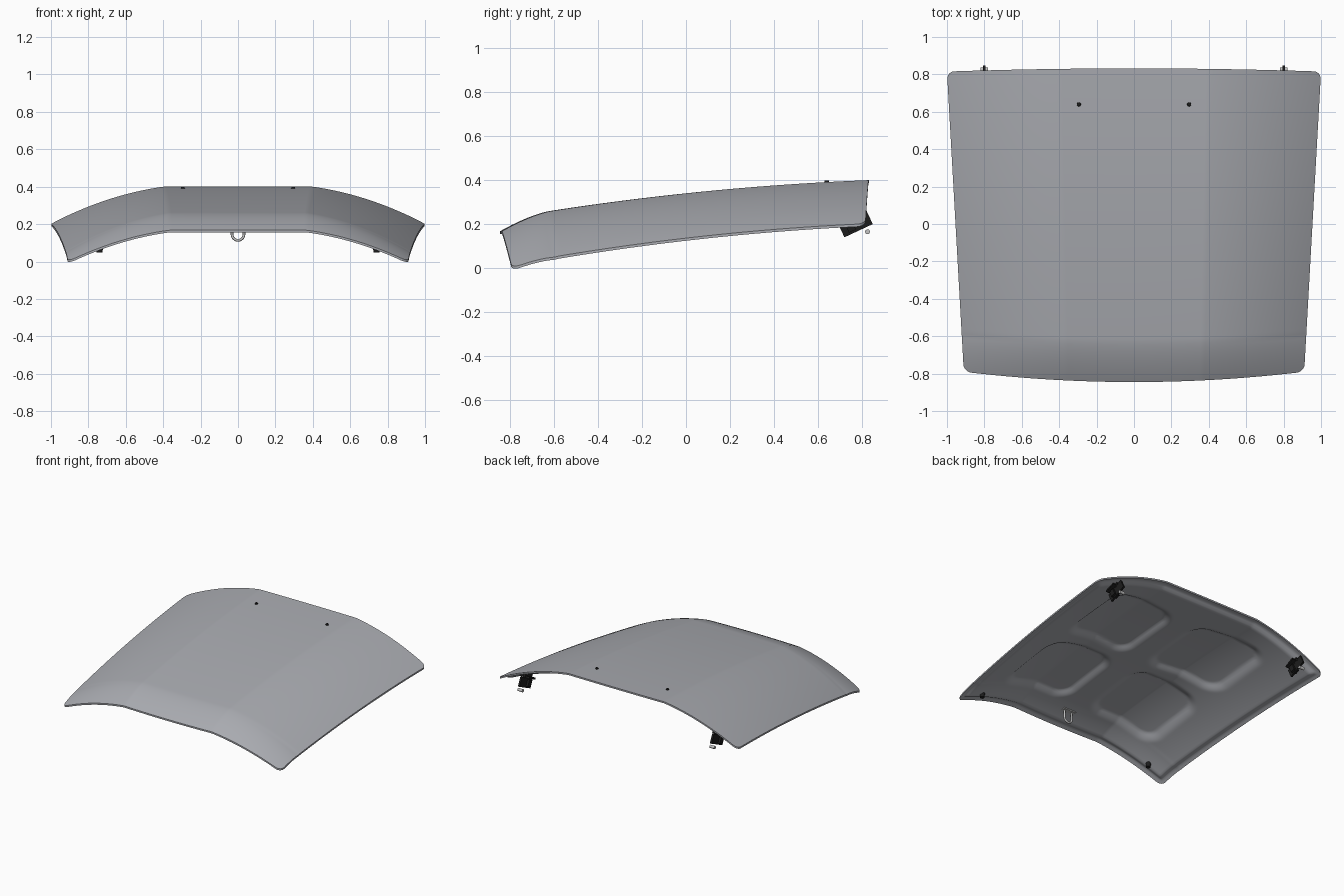
import bpy, bmesh, math
from mathutils import Matrix, Vector

if "Cube" in bpy.data.objects:
    bpy.data.objects.remove(bpy.data.objects["Cube"])


def material(name, rgb):
    m = bpy.data.materials.new(name)
    m.diffuse_color = (*rgb, 1)
    m.use_nodes = True
    m.node_tree.nodes["Principled BSDF"].inputs["Base Color"].default_value = m.diffuse_color
    return m


GREY = material("grey paint", (0.40, 0.41, 0.44))
BLACK = material("black plastic", (0.012, 0.012, 0.012))
STEEL = material("pale steel", (0.55, 0.55, 0.55))


# Hood surface: u runs across (-1..1), v runs front to back (0..1)
def y_front(u): return -0.845 + 0.055 * u * u
def y_back(u): return 0.832 - 0.017 * u * u
def half_width(v): return 0.91 + 0.09 * v


def height(u, v):
    y = -0.845 + 1.677 * v
    z = 0.34 + 0.105 * y - 0.04 * y * y
    z -= 0.057 * max(0, (-0.62 - y) / 0.23) ** 1.6      # nose roll-down
    t = max(0, (abs(u) - 0.4) / 0.6)                    # flat middle, falling sides
    total = 0.168 + 0.037 * min(1, v / 0.12) - 0.007 * v
    return z - total * (0.42 * t + 0.58 * t * t)


def surf(x, y):
    v = 0.5
    for _ in range(4):
        u = x / half_width(v)
        v = (y - y_front(u)) / (y_back(u) - y_front(u))
    return height(u, v)


def smooth(t):
    t = min(1, max(0, t))
    return t * t * (3 - 2 * t)


def pocket(x, y, cx, cy, hx, hy, r=0.09):
    # signed distance to a rounded rectangle
    qx, qy = abs(x - cx) - hx + r, abs(y - cy) - hy + r
    return math.hypot(max(qx, 0), max(qy, 0)) + min(max(qx, qy), 0) - r


LIP = 0.012


def inner_depth(x, y, u, v, hw):
    edge = min(hw - abs(x), y - y_front(u), y_back(u) - y)
    d = LIP + 0.024 * smooth((edge - 0.025) / 0.04)
    ax = abs(x)
    s = min(pocket(ax, y, 0.38, -0.35, 0.25, 0.24),
            pocket(ax, y + 0.12 * (0.38 - ax), 0.38, 0.31, 0.255, 0.25))
    f = min(1, max(0, 1 - s / 0.055))
    return d - 0.024 * f ** 1.7


# Row positions, denser at the ends where the corners are rounded
R = 0.04
L = 1.66
ends = [R * (1 - math.cos(math.pi / 2 * i / 6)) / L for i in range(7)]
N = 120
mid = [ends[-1] + (1 - 2 * ends[-1]) * i / N for i in range(1, N)]
ROWS = ends + mid + [1 - e for e in reversed(ends)]
COLS = 140


def sheet(name, depth, rim):
    bm = bmesh.new()
    grid = []
    for v in ROWS:
        d = min(v, 1 - v) * L
        full = half_width(v)
        hw = full
        if d < R:
            hw -= R - math.sqrt(max(0, R * R - (R - d) ** 2))
        row = []
        for i in range(COLS + 1):
            x = hw * (2 * i / COLS - 1)
            u = x / full
            y = y_front(u) + (y_back(u) - y_front(u)) * v
            z = height(u, v) - (depth(x, y, u, v, hw) if depth else 0)
            row.append(bm.verts.new((x, y, z)))
        grid.append(row)
    for a, b in zip(grid, grid[1:]):
        for i in range(COLS):
            q = (a[i], a[i + 1], b[i + 1], b[i])
            bm.faces.new(q if not depth else q[::-1])
    if rim:
        # folded edge closing the gap to the inner panel
        border = [e for e in bm.edges if e.is_boundary]
        ext = bmesh.ops.extrude_edge_only(bm, edges=border)
        for g in ext["geom"]:
            if isinstance(g, bmesh.types.BMVert):
                g.co.z -= LIP
        bmesh.ops.recalc_face_normals(bm, faces=bm.faces)
        bm.faces.ensure_lookup_table()
        if bm.faces[0].normal.z < 0:
            bmesh.ops.reverse_faces(bm, faces=bm.faces)
    return finish(bm, name, GREY, 35)


def finish(bm, name, mat, angle=30):
    me = bpy.data.meshes.new(name)
    bm.to_mesh(me)
    bm.free()
    ob = bpy.data.objects.new(name, me)
    bpy.context.collection.objects.link(ob)
    me.materials.append(mat)
    bpy.ops.object.select_all(action='DESELECT')
    ob.select_set(True)
    bpy.context.view_layer.objects.active = ob
    bpy.ops.object.shade_smooth_by_angle(angle=math.radians(angle))
    return ob


def cylinder(name, loc, r, h, mat, rot=None, r2=None):
    bm = bmesh.new()
    m = Matrix.Translation(loc) @ (rot or Matrix())
    bmesh.ops.create_cone(bm, cap_ends=True, segments=20, radius1=r,
                          radius2=r if r2 is None else r2, depth=h, matrix=m)
    return finish(bm, name, mat)


def boxes(name, frame, parts, mat):
    # several boxes (centre, size) in one tilted frame
    bm = bmesh.new()
    for c, s in parts:
        m = frame @ Matrix.Translation(c) @ Matrix.Diagonal((*s, 1))
        bmesh.ops.create_cube(bm, size=1, matrix=m)
    return finish(bm, name, mat)


sheet("outer_skin", None, True)
sheet("inner_panel", inner_depth, False)

TILT = Matrix.Rotation(math.radians(25), 4, 'X')
ACROSS = Matrix.Rotation(math.pi / 2, 4, 'Y')
for side, s in (("left", -1), ("right", 1)):
    # washer nozzle on top
    x, y = s * 0.295, 0.64
    cylinder(side + "_washer_nozzle", (x, y, surf(x, y)), 0.013, 0.016, BLACK, r2=0.009)
    # rubber bump stop under the front corner
    x, y = s * 0.74, -0.73
    cylinder(side + "_bump_stop", (x, y, surf(x, y) - 0.044), 0.016, 0.034, BLACK, r2=0.018)
    # hinge: origin at the lower front corner of the tilted arm
    frame = Matrix.Translation((s * 0.8, 0.72, 0.14)) @ TILT
    boxes(side + "_hinge", frame, [
        ((0, 0.071, 0.035), (0.014, 0.142, 0.07)),
        ((0, 0.060, 0.085), (0.016, 0.09, 0.05)),
        ((0, 0.055, 0.075), (0.075, 0.08, 0.012)),
        ((0, 0.045, 0.035), (0.045, 0.035, 0.05)),
    ], BLACK)
    cylinder(side + "_hinge_pin", (s * 0.8, 0.825, 0.165), 0.011, 0.04, STEEL, ACROSS)

# Latch loop under the nose
top = surf(0, -0.70) - 0.03
pts = [(-0.032, top)] + [(-0.032 * math.cos(a), 0.145 - 0.032 * math.sin(a))
                         for a in (math.pi * i / 12 for i in range(13))] + [(0.032, top)]
cu = bpy.data.curves.new("latch_loop", 'CURVE')
cu.dimensions = '3D'
cu.bevel_depth = 0.007
cu.bevel_resolution = 3
cu.use_fill_caps = True
sp = cu.splines.new('POLY')
sp.points.add(len(pts) - 1)
for p, (x, z) in zip(sp.points, pts):
    p.co = (x, -0.70, z, 1)
cu.materials.append(STEEL)
bpy.context.collection.objects.link(bpy.data.objects.new("latch_loop", cu))
boxes("latch_plate", Matrix.Translation((0, -0.70, top - 0.006)),
      [((0, 0, 0), (0.10, 0.045, 0.008))], STEEL)
